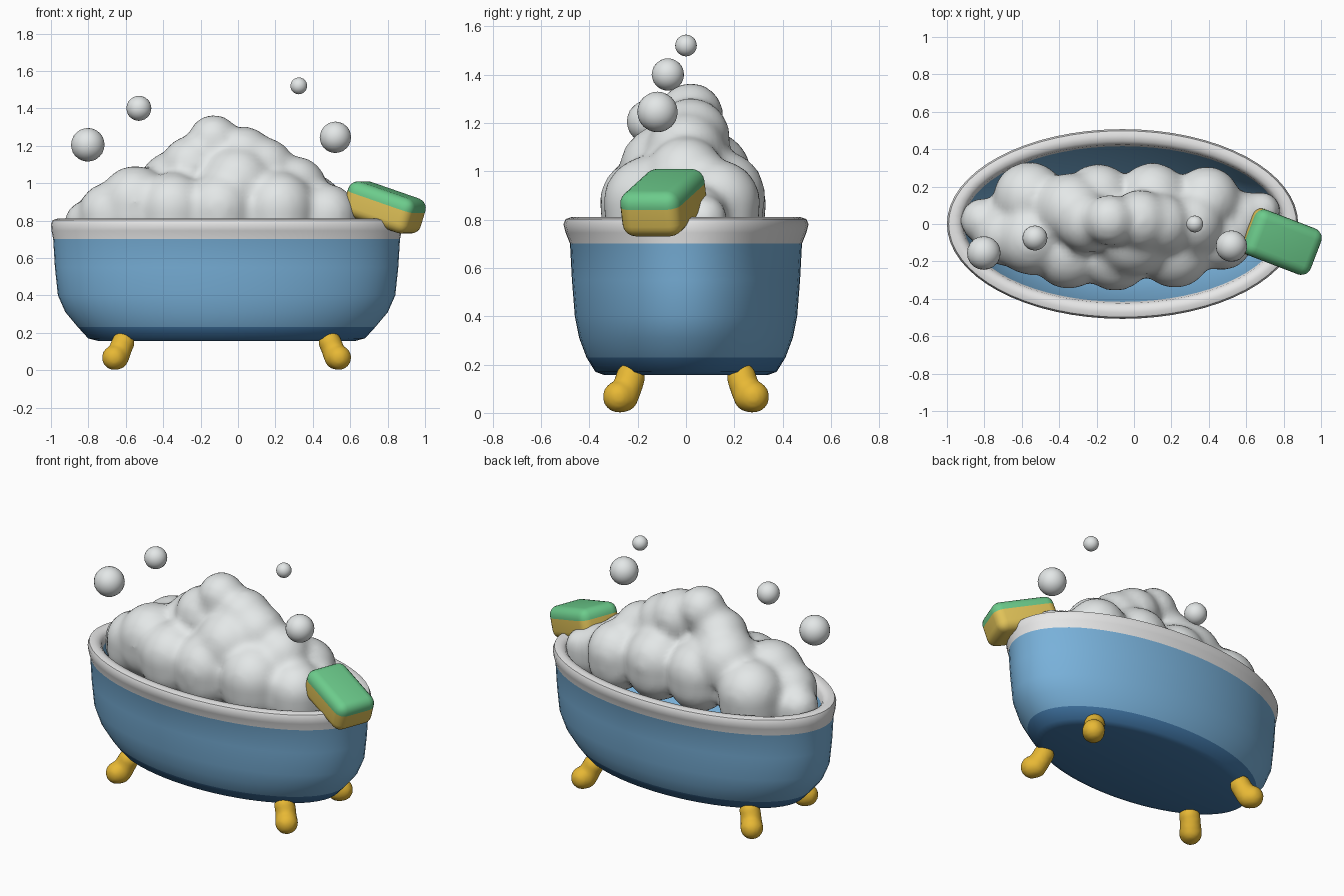
import bpy, bmesh, math
from mathutils import Matrix

if "Cube" in bpy.data.objects:
    bpy.data.objects.remove(bpy.data.objects["Cube"])


def material(name, rgb):
    mat = bpy.data.materials.new(name)
    mat.use_nodes = True
    mat.diffuse_color = (*rgb, 1)
    mat.node_tree.nodes["Principled BSDF"].inputs["Base Color"].default_value = (*rgb, 1)
    return mat


FOAM = material("foam white", (.8, .83, .83))
RIM = material("rim white", (.8, .8, .8))
BLUE = material("tub blue", (.19, .44, .7))
NAVY = material("base dark blue", (.055, .19, .4))
GOLD = material("gold", (.8, .48, .035))
YELLOW = material("sponge yellow", (.76, .55, .1))
GREEN = material("sponge green", (.15, .6, .26))


def make_object(name, bm, mats, angle=40):
    bmesh.ops.recalc_face_normals(bm, faces=bm.faces)
    mesh = bpy.data.meshes.new(name)
    bm.to_mesh(mesh)
    bm.free()
    obj = bpy.data.objects.new(name, mesh)
    bpy.context.collection.objects.link(obj)
    for mat in mats:
        mesh.materials.append(mat)
    bpy.ops.object.select_all(action='DESELECT')
    obj.select_set(True)
    bpy.context.view_layer.objects.active = obj
    bpy.ops.object.shade_smooth_by_angle(angle=math.radians(angle))
    return obj


def balls(name, spheres, mat, voxel=None, smoothing=4):
    """Spheres given as (x, y, z, radius), optionally melted into one blob."""
    bm = bmesh.new()
    for x, y, z, r in spheres:
        bmesh.ops.create_icosphere(bm, subdivisions=3, radius=r,
                                   matrix=Matrix.Translation((x, y, z)))
    obj = make_object(name, bm, [mat])
    if voxel:
        melt = obj.modifiers.new("melt", 'REMESH')
        melt.mode = 'VOXEL'
        melt.voxel_size = voxel
        melt.use_smooth_shade = True
        soften = obj.modifiers.new("soften", 'SMOOTH')
        soften.factor = .5
        soften.iterations = smoothing


# Tub: elliptical rings of (half length, half width, height), outside then inside
CENTRE_X = -.061
SEGMENTS = 64
rings = [
    (.69, .34, .157), (.74, .375, .17), (.795, .412, .23), (.862, .442, .31),
    (.902, .46, .4), (.918, .472, .55), (.927, .48, .7), (.936, .498, .745),
    (.939, .507, .78), (.93, .498, .802), (.905, .473, .81), (.875, .443, .804),
    (.856, .424, .785), (.848, .416, .745), (.81, .38, .62), (.74, .32, .48),
    (.6, .23, .36), (.4, .14, .3),
]
RIM_START, RIM_END = 6, 13
bm = bmesh.new()
loops = []
for rx, ry, z in rings:
    angles = [2 * math.pi * i / SEGMENTS for i in range(SEGMENTS)]
    loops.append([bm.verts.new((CENTRE_X + rx * math.cos(a), ry * math.sin(a), z))
                  for a in angles])
for k in range(len(loops) - 1):
    for i in range(SEGMENTS):
        j = (i + 1) % SEGMENTS
        face = bm.faces.new((loops[k][i], loops[k][j], loops[k + 1][j], loops[k + 1][i]))
        face.material_index = 2 if k < 2 else 1 if RIM_START <= k < RIM_END else 0
bm.faces.new(loops[0]).material_index = 2
bm.faces.new(loops[-1]).material_index = 0
make_object("bathtub", bm, [BLUE, RIM, NAVY], 50)

# Feet: a leaning ankle, a heel and a toe pointing outward
foot = [(.553, .23, .147, .062), (.565, .238, .12, .062), (.576, .25, .09, .063),
        (.588, .262, .068, .066), (.6, .278, .067, .067)]
for side_x, x_name in ((-1, "right"), (1, "left")):
    for side_y, y_name in ((-1, "front"), (1, "back")):
        balls(f"{y_name}_{x_name}_foot",
              [(CENTRE_X + side_x * x, side_y * y, z, r) for x, y, z, r in foot], GOLD, .012)

# Heap of foam, with its lower lumps repeated deeper inside the tub
heap = [
    (-.81, .02, .79, .12), (-.69, -.06, .84, .165), (-.56, .14, .86, .195),
    (-.55, -.08, .9, .195), (-.35, -.16, .87, .19), (-.34, .08, .98, .195),
    (-.19, .14, .9, .185), (-.1, -.17, .87, .19), (-.25, .01, 1.09, .165),
    (-.13, .02, 1.23, .138), (.03, .02, 1.14, .165), (.1, .14, .9, .19),
    (.22, -.15, .87, .195), (.14, 0, 1.08, .165), (.31, 0, .98, .165),
    (.39, .13, .87, .18), (.47, -.08, .83, .17), (.58, .04, .81, .135),
    (.68, .07, .8, .105), (0, -.08, 1.0, .2),
]
deep = [(x, y * .95, z - .07, r) for x, y, z, r in heap if z < .92]
balls("foam", heap + deep, FOAM, .025, 8)

# Floating bubbles
for n, bubble in enumerate([(-.803, -.155, 1.205, .09), (-.53, -.075, 1.4, .067),
                            (.325, 0, 1.52, .045), (.521, -.118, 1.245, .084)]):
    balls(f"bubble_{n + 1}", [bubble], FOAM)

# Two-layer sponge resting on the rim
bm = bmesh.new()
bmesh.ops.create_cube(bm, size=1, matrix=Matrix.Diagonal((.395, .262, .195, 1)))
bmesh.ops.bevel(bm, geom=bm.edges[:], offset=.055, segments=5, profile=.5, affect='EDGES')
SPLIT = .032
bmesh.ops.bisect_plane(bm, geom=bm.verts[:] + bm.edges[:] + bm.faces[:],
                       plane_co=(0, 0, SPLIT), plane_no=(0, 0, 1))
for face in bm.faces:
    face.material_index = int(face.calc_center_median().z > SPLIT)
sponge = make_object("sponge", bm, [YELLOW, GREEN])
sponge.rotation_euler = (0, math.radians(18), math.radians(-21))
sponge.location = (.783, -.093, .87)
